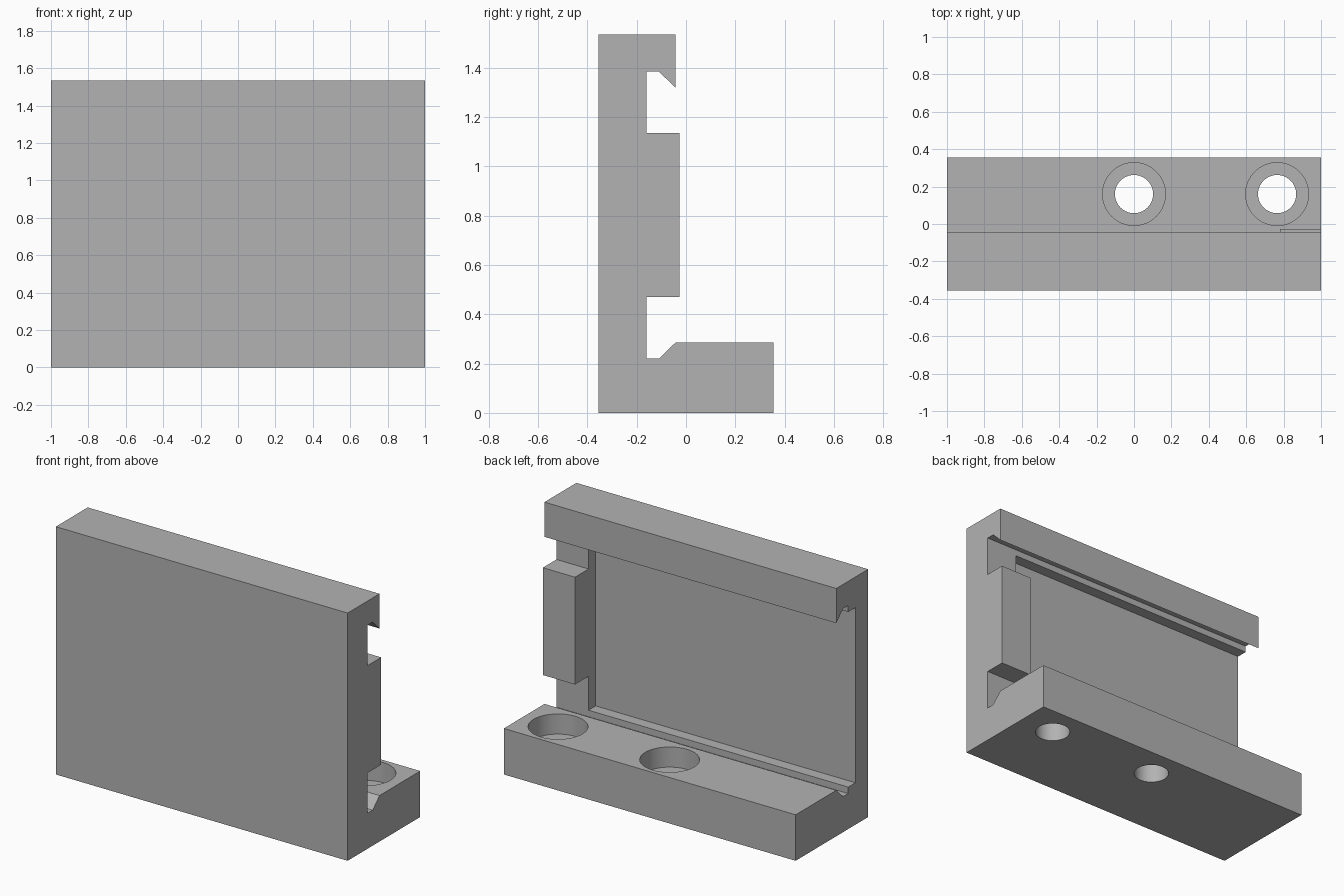
import bpy
import bmesh
import math

if "Cube" in bpy.data.objects:
    bpy.data.objects.remove(bpy.data.objects["Cube"], do_unlink=True)

grey = bpy.data.materials.new("plain grey")
grey.use_nodes = True
grey.diffuse_color = (0.45, 0.45, 0.45, 1)
grey.node_tree.nodes["Principled BSDF"].inputs["Base Color"].default_value = grey.diffuse_color


def finish(bm, name):
    bmesh.ops.recalc_face_normals(bm, faces=bm.faces)
    mesh = bpy.data.meshes.new(name)
    bm.to_mesh(mesh)
    bm.free()
    mesh.materials.append(grey)
    obj = bpy.data.objects.new(name, mesh)
    bpy.context.collection.objects.link(obj)
    return obj


def extrude_x(name, profile, x0, x1):
    """Extrude a (y, z) profile along x."""
    bm = bmesh.new()
    face = bm.faces.new([bm.verts.new((x0, y, z)) for y, z in profile])
    new = bmesh.ops.extrude_face_region(bm, geom=[face])["geom"]
    verts = [v for v in new if isinstance(v, bmesh.types.BMVert)]
    bmesh.ops.translate(bm, verts=verts, vec=(x1 - x0, 0, 0))
    return finish(bm, name)


def cylinder(name, x, y, z0, z1, radius):
    bm = bmesh.new()
    bmesh.ops.create_cone(bm, cap_ends=True, segments=64, radius1=radius,
                          radius2=radius, depth=z1 - z0)
    bmesh.ops.translate(bm, verts=bm.verts, vec=(x, y, (z0 + z1) / 2))
    return finish(bm, name)


def cut(target, cutter):
    cutter.hide_render = True
    mod = target.modifiers.new("cut", "BOOLEAN")
    mod.operation = "DIFFERENCE"
    mod.solver = "EXACT"
    mod.object = cutter
    bpy.context.view_layer.objects.active = target
    bpy.ops.object.modifier_apply(modifier=mod.name)
    bpy.data.objects.remove(cutter, do_unlink=True)


# Bracket: back plate, foot, hooked top lip and raised end stop
FRONT, BACK, WALL, LIP, STOP = -0.355, 0.355, -0.16, -0.043, -0.027
bracket = extrude_x("bracket", [
    (FRONT, 0), (BACK, 0), (BACK, 0.285),
    (LIP, 0.285), (-0.11, 0.22), (WALL, 0.22),
    (WALL, 0.47), (STOP, 0.47), (STOP, 1.135), (WALL, 1.135),
    (WALL, 1.385), (-0.11, 1.385), (LIP, 1.32),
    (LIP, 1.535), (FRONT, 1.535)], -1, 1)

# Recess in the back plate; it leaves the stop only at the left end
cut(bracket, extrude_x("recess_cutter", [
    (-0.23, 0.26), (-0.12, 0.26), (-0.12, 0.4), (0.1, 0.4),
    (0.1, 1.2), (-0.12, 1.2), (-0.12, 1.345), (-0.23, 1.345)], -1.1, 0.78))

# Counterbored screw holes through the foot
for x in (0, 0.765):
    cut(bracket, cylinder("bore_cutter", x, 0.16, -0.1, 0.4, 0.102))
    cut(bracket, cylinder("counterbore_cutter", x, 0.16, 0.16, 0.4, 0.168))

bpy.ops.object.select_all(action="DESELECT")
bracket.select_set(True)
bpy.context.view_layer.objects.active = bracket
bpy.ops.object.shade_smooth_by_angle(angle=math.radians(30))
